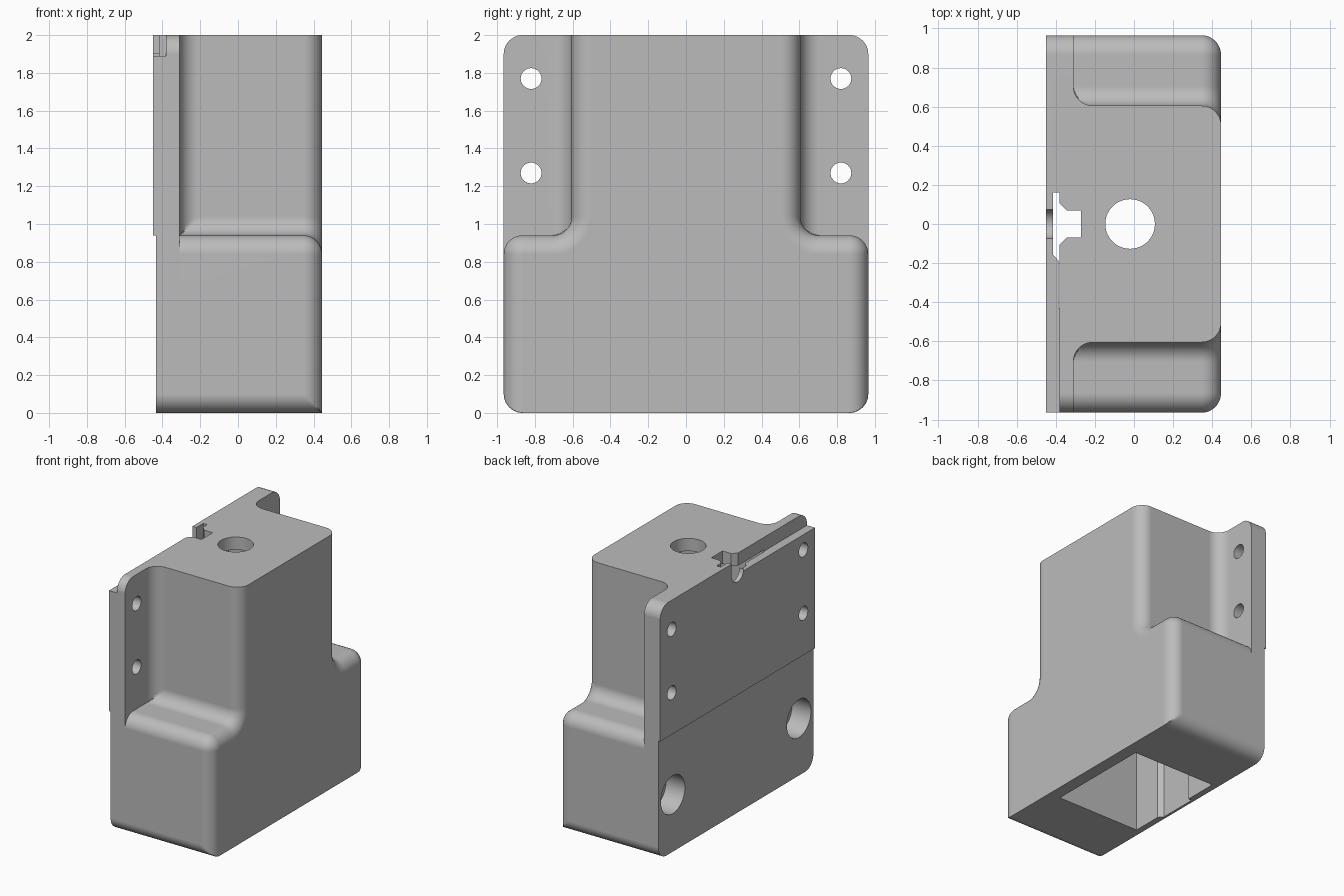
import bpy, bmesh
from math import sin, cos, pi, sqrt
from mathutils import Matrix

if "Cube" in bpy.data.objects:
    bpy.data.objects.remove(bpy.data.objects["Cube"])

SEG = 12
R = 0.1            # shared fillet radius
HALF = 0.965       # half width of the block
NECK = 0.605       # half width of the neck
SHOULDER = 0.94    # height of the shoulder

grey = bpy.data.materials.new("plain grey")
grey.use_nodes = True
colour = (0.5, 0.5, 0.5, 1)
grey.diffuse_color = colour
grey.node_tree.nodes["Principled BSDF"].inputs["Base Color"].default_value = colour


def arc(cy, cz, r, a0, a1):
    """Points of an arc, angles in degrees."""
    steps = [(a0 + (a1 - a0) * i / SEG) * pi / 180 for i in range(SEG + 1)]
    return [(cy + r * cos(a), cz + r * sin(a)) for a in steps]


def mirrored(half):
    return half + [(-y, z) for y, z in reversed(half)]


def loft(name, loops):
    """Closed solid through loops of equal point count."""
    bm = bmesh.new()
    rings = [[bm.verts.new(p) for p in loop] for loop in loops]
    n = len(rings[0])
    for a, b in zip(rings, rings[1:]):
        for i in range(n):
            j = (i + 1) % n
            bm.faces.new((a[i], a[j], b[j], b[i]))
    bm.faces.new(rings[0][::-1])
    bm.faces.new(rings[-1])
    bmesh.ops.remove_doubles(bm, verts=bm.verts, dist=1e-5)
    return finish(name, bm)


def finish(name, bm):
    bmesh.ops.recalc_face_normals(bm, faces=bm.faces)
    mesh = bpy.data.meshes.new(name)
    bm.to_mesh(mesh)
    bm.free()
    mesh.materials.append(grey)
    obj = bpy.data.objects.new(name, mesh)
    bpy.context.collection.objects.link(obj)
    return obj


def box(name, x, y, z):
    return loft(name, [[(x[0], y[0], h), (x[1], y[0], h), (x[1], y[1], h), (x[0], y[1], h)]
                       for h in z])


def cylinder(name, centre, r, depth, along_x=True):
    bm = bmesh.new()
    turn = Matrix.Rotation(pi / 2, 4, 'Y') if along_x else Matrix()
    bmesh.ops.create_cone(bm, cap_ends=True, segments=40, radius1=r, radius2=r,
                          depth=depth, matrix=Matrix.Translation(centre) @ turn)
    return finish(name, bm)


def combine(target, other, operation):
    """Apply a boolean and drop the helper object."""
    other.hide_render = True
    mod = target.modifiers.new(operation.lower(), 'BOOLEAN')
    mod.operation = operation
    mod.solver = 'EXACT'
    mod.object = other
    bpy.context.view_layer.objects.active = target
    bpy.ops.object.modifier_apply(modifier=mod.name)
    bpy.data.objects.remove(other)


def body_loop(x, inset=0.0, floor=0.0):
    """Shouldered outline at depth x; floor widens the neck for its root fillet."""
    limit = HALF - inset
    foot = [(min(y, limit), z) for y, z in arc(HALF - R, R, R, -90, 0)]
    convex = arc(HALF - R, SHOULDER - R, R - inset, 0, 90)
    concave = arc(NECK + R, SHOULDER + R, R + inset, 270, 180)
    neck = concave + [(NECK - inset, 2.0)]
    neck = [(max(y, floor), z) for y, z in neck]
    return [(x, y, z) for y, z in mirrored(foot + convex + neck)]


# Main body: root fillet, straight run, rounded outer edge
angles = [pi / 2 * i / SEG for i in range(SEG + 1)]
flange_x, face_x = -0.31, 0.445
loops = [body_loop(-0.4, floor=NECK + R)]
for a in angles:
    d = R * cos(a)
    loops.append(body_loop(flange_x + R - d, floor=NECK + R - sqrt(max(0, R * R - d * d))))
for a in angles:
    loops.append(body_loop(face_x - R + R * sin(a), inset=R * (1 - cos(a))))
body = loft("housing_body", loops)

# Mounting flange with rounded corners
outline = mirrored(arc(HALF - R, R, R, -90, 0) + arc(HALF - R, 2 - R, R, 0, 90))
flange = loft("mounting_flange", [[(x, y, z) for y, z in outline] for x in (-0.45, flange_x)])
combine(body, flange, 'UNION')

# Relief below the flange, and ledge along its top edge
cutters = [
    box("lower_relief", (-0.6, -0.435), (-1.2, 1.2), (-0.2, SHOULDER)),
    box("top_ledge", (-0.6, -0.38), (-1.2, -0.075), (1.89, 2.2)),
    # Inner cavity open at the bottom
    box("cavity", (-0.385, 0.345), (-0.43, 0.43), (-0.2, 1.9)),
    # Cable hole in the roof and rounded notch in the back
    cylinder("roof_hole", (-0.02, 0, 2), 0.127, 0.4, along_x=False),
    cylinder("notch_round", (-0.48, 0, 1.905), 0.075, 0.16),
    box("notch", (-0.56, -0.4), (-0.075, 0.075), (1.905, 2.2)),
]

# Keyed slot running down the back wall
slot = [(-0.415, 0.16), (-0.415, -0.155), (-0.38, -0.195), (-0.38, -0.105),
        (-0.345, -0.07), (-0.27, -0.07), (-0.27, 0.07), (-0.345, 0.07),
        (-0.38, 0.105), (-0.38, 0.16)]
cutters.append(loft("key_slot", [[(x, y, z) for x, y in slot] for z in (-0.2, 2.2)]))

# Screw holes through the flange, blind sockets in the lower back
for side in (-1, 1):
    for z in (1.27, 1.77):
        cutters.append(cylinder("screw_hole", (-0.4, side * 0.82, z), 0.055, 0.4))
    cutters.append(cylinder("blind_socket", (-0.4, side * 0.785, 0.45), 0.15, 0.26))

for cutter in cutters:
    combine(body, cutter, 'DIFFERENCE')

# Smooth fillets, crisp edges
bpy.ops.object.select_all(action='DESELECT')
body.select_set(True)
bpy.context.view_layer.objects.active = body
bpy.ops.object.shade_smooth_by_angle(angle=pi / 6)
weighted = body.modifiers.new("even_normals", 'WEIGHTED_NORMAL')
weighted.keep_sharp = True
